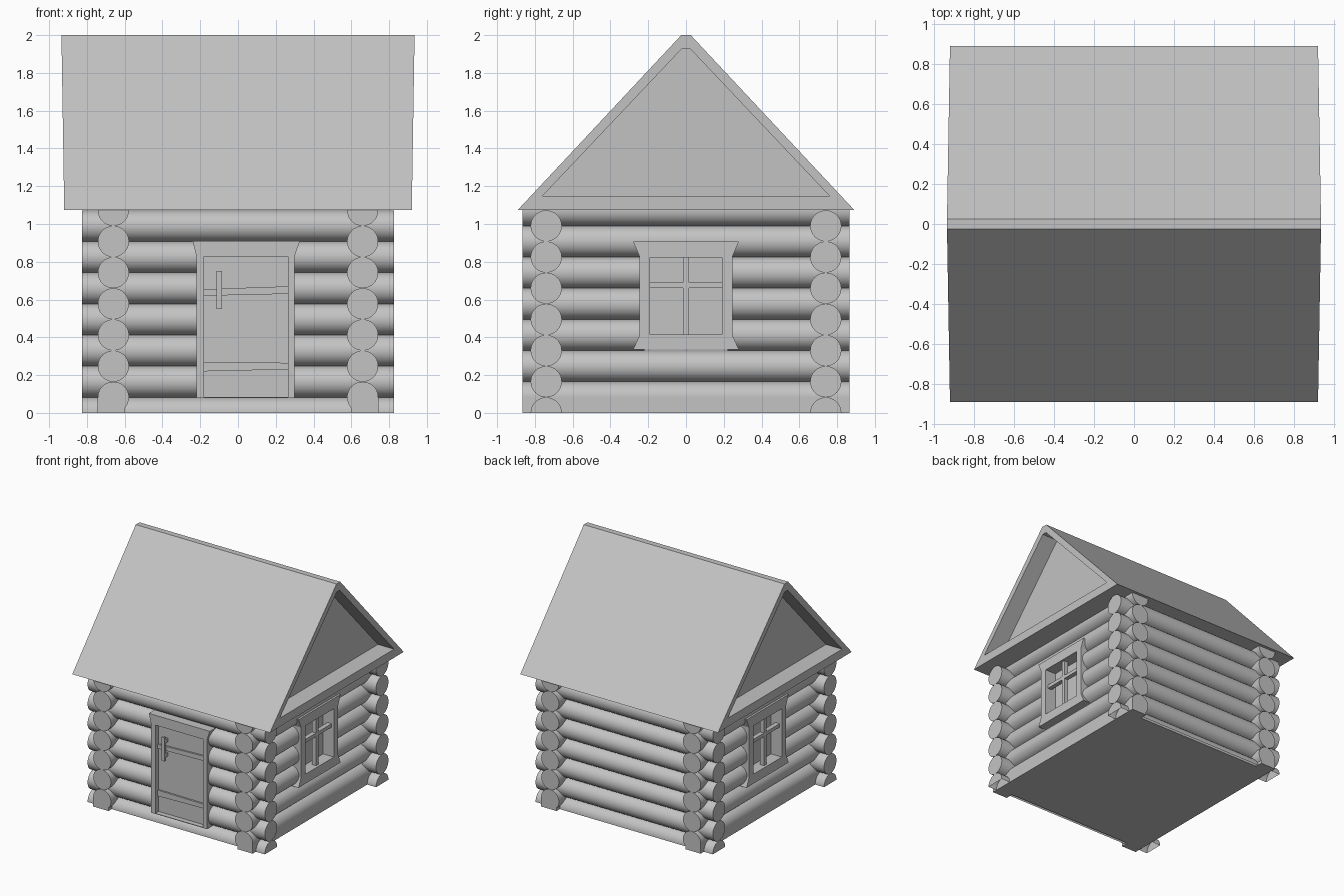
import bpy, bmesh
from mathutils import Vector
from math import radians

cube = bpy.data.objects.get("Cube")
if cube:
    bpy.data.objects.remove(cube, do_unlink=True)

GREY = (0.55, 0.55, 0.55, 1)
wood = bpy.data.materials.new("plain_grey")
wood.use_nodes = True
wood.diffuse_color = GREY
wood.node_tree.nodes["Principled BSDF"].inputs["Base Color"].default_value = GREY

R = 0.0825          # log radius
STEP = 2 * R        # one log course
EAVE = 1.075


def finish(bm, name, smooth=False):
    bmesh.ops.recalc_face_normals(bm, faces=bm.faces)
    mesh = bpy.data.meshes.new(name)
    bm.to_mesh(mesh)
    bm.free()
    mesh.materials.append(wood)
    obj = bpy.data.objects.new(name, mesh)
    bpy.context.collection.objects.link(obj)
    if smooth:
        bpy.ops.object.select_all(action='DESELECT')
        obj.select_set(True)
        bpy.context.view_layer.objects.active = obj
        bpy.ops.object.shade_smooth_by_angle(angle=radians(40))
    return obj


def box(name, x, y, z):
    bm = bmesh.new()
    bmesh.ops.create_cube(bm, size=1)
    for v in bm.verts:
        v.co = [r[0] if c < 0 else r[1] for c, r in zip(v.co, (x, y, z))]
    return finish(bm, name)


def loft(name, loops, cyclic=False):
    """Skin a row of equal-length closed loops; cap the ends unless cyclic."""
    bm = bmesh.new()
    rings = [[bm.verts.new(p) for p in loop] for loop in loops]
    pairs = list(zip(rings, rings[1:]))
    if cyclic:
        pairs.append((rings[-1], rings[0]))
    else:
        bm.faces.new(rings[0])
        bm.faces.new(rings[-1])
    n = len(rings[0])
    for a, b in pairs:
        for i in range(n):
            j = (i + 1) % n
            bm.faces.new((a[i], a[j], b[j], b[i]))
    return finish(bm, name)


def log(name, axis, start, end, side, z, keep_above=None, keep_below=None):
    """Round log along x or y, optionally sliced flat by a level plane."""
    bm = bmesh.new()
    bmesh.ops.create_cone(bm, cap_ends=True, segments=40, radius1=R, radius2=R, depth=1)
    for v in bm.verts:
        along = start if v.co.z < 0 else end
        a, b = side + v.co.x, z + v.co.y
        v.co = (along, a, b) if axis == 'x' else (a, along, b)
    for level, up in ((keep_above, True), (keep_below, False)):
        if level is not None:
            bmesh.ops.bisect_plane(bm, geom=bm.verts[:] + bm.edges[:] + bm.faces[:],
                                   plane_co=(0, 0, level), plane_no=(0, 0, 1),
                                   clear_inner=up, clear_outer=not up)
            bmesh.ops.holes_fill(bm, edges=[e for e in bm.edges if e.is_boundary])
    return finish(bm, name, smooth=True)


# Front and back walls: seven courses, the lowest a half log, a gap for the door
for k in range(7):
    z = k * STEP
    cut = 0 if k == 0 else None
    log("back_log", 'x', -0.825, 0.825, 0.74, z, keep_above=cut)
    if 1 <= k <= 5:
        log("front_log_left_of_door", 'x', -0.825, -0.2, -0.74, z)
        log("front_log_right_of_door", 'x', 0.28, 0.825, -0.74, z)
    else:
        log("front_log", 'x', -0.825, 0.825, -0.74, z, keep_above=cut)

# Side walls: half a course higher, the highest sliced by the roof, a gap for the window
for k in range(7):
    z = R + k * STEP
    for s in (-1, 1):
        if 2 <= k <= 4:
            log("side_log_front", 'y', -0.865, -0.22, s * 0.66, z)
            log("side_log_back", 'y', 0.22, 0.865, s * 0.66, z)
        else:
            log("side_log", 'y', -0.865, 0.865, s * 0.66, z,
                keep_below=EAVE if k == 6 else None)

# Floor slab, flush with the lowest side logs
box("floor", (-0.66 - R, 0.66 + R), (-0.8, 0.8), (0, 0.03))
for s in (-1, 1):
    box("side_skirt", sorted((s * 0.6, s * (0.66 + R))), (-0.865, 0.865), (0, R))

# Roof: gabled prism with a recessed panel in each end
outer = [(-0.89, EAVE), (-0.025, 2), (0.025, 2), (0.89, EAVE)]
inner = [(-0.76, 1.148), (-0.02, 1.93), (0.02, 1.93), (0.76, 1.148)]


def gable(profile, s, base):
    # the ends lean out slightly toward the ridge
    return [(s * (base + 0.016 * (z - EAVE)), y, z) for y, z in profile]


loft("roof", [gable(inner, -1, 0.77), gable(inner, -1, 0.92), gable(outer, -1, 0.92),
              gable(outer, 1, 0.92), gable(inner, 1, 0.92), gable(inner, 1, 0.77)])


def frame(name, outline, opening, place, front, back):
    loft(name, [[place(a, z, d) for a, z in pts] for pts, d in
                ((outline, front), (opening, front), (opening, back), (outline, back))], True)


# Door: frame with flared crown, recessed panel, battens and handle
def on_front(x, z, depth):
    return (x, -depth, z)


frame("door_frame",
      [(-0.22, 0.08), (-0.22, 0.83), (-0.24, 0.91), (0.328, 0.91), (0.30, 0.83), (0.30, 0.08)],
      [(-0.18, 0.085), (-0.18, 0.7), (-0.18, 0.827), (0.265, 0.827), (0.265, 0.7), (0.265, 0.085)],
      on_front, 0.843, 0.72)
box("door_panel", (-0.2, 0.28), (-0.80, -0.74), (0.082, 0.85))
for left, right in (((0.62, 0.655), (0.63, 0.67)), ((0.22, 0.27), (0.23, 0.265))):
    quad = [(-0.18, left[0]), (0.265, right[0]), (0.265, right[1]), (-0.18, left[1])]
    loft("door_batten", [[on_front(x, z, d) for x, z in quad] for d in (0.79, 0.815)])
box("door_handle", (-0.115, -0.085), (-0.855, -0.835), (0.55, 0.75))
for z in (0.59, 0.71):
    box("handle_mount", (-0.11, -0.09), (-0.84, -0.79), (z - 0.015, z + 0.015))

# Windows: the same flared frame, cross bars and deep pane on both ends
half = [(0.28, 0.335), (0.247, 0.41), (0.247, 0.83), (0.28, 0.908)]
hole = [(0.19, 0.415), (0.19, 0.45), (0.19, 0.8), (0.19, 0.822)]


def mirrored(pts):
    return pts + [(-a, z) for a, z in reversed(pts)]


for s in (-1, 1):
    frame("window_frame", mirrored(half), mirrored(hole),
          lambda a, z, d: (s * d, a, z), 0.76, 0.64)
    box("window_pane", sorted((s * 0.64, s * 0.66)), (-0.2, 0.2), (0.4, 0.84))
    bars = sorted((s * 0.70, s * 0.738))
    box("window_upright", bars, (-0.016, 0.016), (0.41, 0.825))
    box("window_crossbar", bars, (-0.195, 0.195), (0.66, 0.69))
